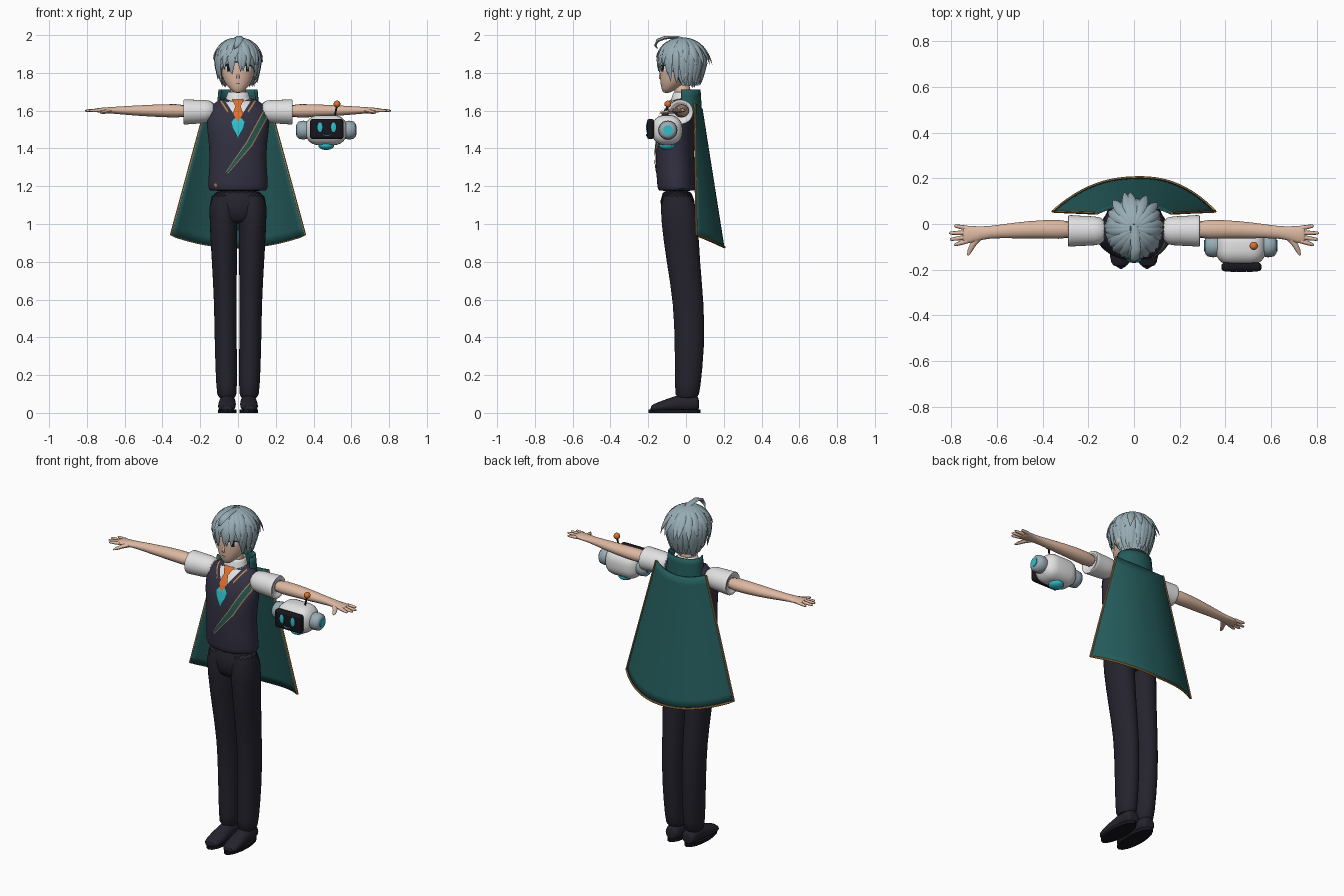
import bpy, bmesh, math, random
from math import sin, cos, pi, radians
from mathutils import Vector, Matrix
from mathutils.bvhtree import BVHTree

random.seed(4)
if "Cube" in bpy.data.objects:
    bpy.data.objects.remove(bpy.data.objects["Cube"])

COLOURS = dict(skin=(.72, .48, .36), hair_grey=(.31, .41, .46), vest_navy=(.033, .031, .055),
               trouser_dark=(.018, .017, .027), cape_green=(.018, .105, .105), white=(.75, .75, .76),
               orange=(.72, .16, .03), cyan=(.03, .52, .60), gold=(.42, .22, .07), black=(.008, .008, .012))
MATS = {}
for key, rgb in COLOURS.items():
    m = bpy.data.materials.new(key)
    m.use_nodes = True
    m.diffuse_color = (*rgb, 1)
    m.node_tree.nodes["Principled BSDF"].inputs["Base Color"].default_value = (*rgb, 1)
    MATS[key] = m
PARTS = []


def finish(name, bm, mat, subdiv=0, mirror=False, solid=0, front=False):
    bmesh.ops.recalc_face_normals(bm, faces=bm.faces)
    if front and sum(f.normal.y for f in bm.faces) > 0:
        bmesh.ops.reverse_faces(bm, faces=bm.faces)
    me = bpy.data.meshes.new(name)
    bm.to_mesh(me)
    bm.free()
    ob = bpy.data.objects.new(name, me)
    bpy.context.collection.objects.link(ob)
    me.materials.append(MATS[mat])
    if mirror:
        ob.modifiers.new("Mirror", 'MIRROR').use_mirror_merge = False
    if subdiv:
        s = ob.modifiers.new("Smooth", 'SUBSURF')
        s.levels = s.render_levels = subdiv
    if solid:
        ob.modifiers.new("Thickness", 'SOLIDIFY').thickness = solid
    PARTS.append(ob)
    return ob


def bridge(bm, loops, caps=True):
    vs = [[bm.verts.new(p) for p in lp] for lp in loops]
    n = len(vs[0])
    for a, b in zip(vs, vs[1:]):
        for i in range(n):
            bm.faces.new((a[i], a[(i + 1) % n], b[(i + 1) % n], b[i]))
    if caps:
        bm.faces.new(vs[0])
        bm.faces.new(vs[-1])


def loft(name, rings, mat, axis='z', n=16, subdiv=1, mirror=False, caps=True, solid=0):
    """Rings are (position along axis, centre a, centre b, radius a, radius b)."""
    order = {'x': (0, 1, 2), 'y': (1, 0, 2), 'z': (1, 2, 0)}[axis]
    loops = []
    for s, a, b, ra, rb in rings:
        pts = [(s, a + ra * cos(2 * pi * i / n), b + rb * sin(2 * pi * i / n)) for i in range(n)]
        loops.append([[p[k] for k in order] for p in pts])
    bm = bmesh.new()
    bridge(bm, loops, caps)
    return finish(name, bm, mat, subdiv, mirror, solid)


def sweep(bm, pts, widths, thick=1, up=(0, 0, 1), n=6):
    """Tapered, flattened tube along a path; up is a vector or a function of position."""
    pts = [Vector(p) for p in pts]
    loops = []
    for i, (p, w) in enumerate(zip(pts, widths)):
        t = (pts[min(i + 1, len(pts) - 1)] - pts[max(i - 1, 0)]).normalized()
        side = t.cross(up(p) if callable(up) else Vector(up)).normalized()
        nrm = side.cross(t)
        loops.append([p + side * w * cos(2 * pi * k / n) + nrm * w * thick * sin(2 * pi * k / n) for k in range(n)])
    bridge(bm, loops)


def grid(name, fn, nu, nv, mat, **kw):
    bm = bmesh.new()
    vs = [[bm.verts.new(fn(i / nu, j / nv)) for i in range(nu + 1)] for j in range(nv + 1)]
    for j in range(nv):
        for i in range(nu):
            bm.faces.new((vs[j][i], vs[j][i + 1], vs[j + 1][i + 1], vs[j + 1][i]))
    return finish(name, bm, mat, **kw)


def surface(ob):
    bpy.context.view_layer.update()
    return BVHTree.FromObject(ob, bpy.context.evaluated_depsgraph_get())


def plate(name, left, right, mat, tree, lift=.004, mirror=False):
    """Thin patch between two (x, z) edges, laid on the front of a surface."""
    def at(line, v):
        k = min(int(v * (len(line) - 1)), len(line) - 2)
        return Vector(line[k]).lerp(Vector(line[k + 1]), v * (len(line) - 1) - k)

    def fn(u, v):
        x, z = at(left, v).lerp(at(right, v), u)
        hit = tree.ray_cast(Vector((x, -1, z)), Vector((0, 1, 0)))[0]
        hit = hit or tree.find_nearest(Vector((x, -.1, z)))[0]
        return hit - Vector((0, lift, 0))
    return grid(name, fn, 6, 6 * (len(left) - 1), mat, mirror=mirror, front=True)


def ball(name, loc, size, mat, mirror=False):
    bm = bmesh.new()
    bmesh.ops.create_uvsphere(bm, u_segments=24, v_segments=14, radius=1,
                              matrix=Matrix.Translation(loc) @ Matrix.Diagonal((*size, 1)))
    return finish(name, bm, mat, mirror=mirror)


def rounded_box(name, loc, size, radius, mat):
    bm = bmesh.new()
    bmesh.ops.create_cube(bm, size=1, matrix=Matrix.Translation(loc) @ Matrix.Diagonal((*size, 1)))
    bmesh.ops.bevel(bm, geom=bm.edges[:], offset=radius, segments=6, profile=.5, affect='EDGES')
    return finish(name, bm, mat)


# Trousers and shoes
loft("trouser_leg", [(.07, .058, .005, .050, .062), (.12, .060, .008, .056, .068), (.35, .065, .02, .060, .081),
                     (.58, .067, .015, .060, .082), (.8, .072, -.015, .068, .090), (1, .077, -.033, .075, .100),
                     (1.19, .078, -.05, .080, .095)], "trouser_dark", mirror=True)
loft("trouser_hips", [(1, 0, -.035, .09, .08), (1.05, 0, -.04, .145, .095), (1.2, 0, -.05, .156, .095)], "trouser_dark")
loft("shoe", [(.07, .055, .045, .034, .035), (.055, .055, .05, .042, .045), (-.01, .056, .055, .045, .05),
              (-.08, .058, .043, .048, .04), (-.15, .06, .03, .048, .026), (-.19, .06, .022, .034, .018)],
     "trouser_dark", axis='y', mirror=True)
loft("shoe_sole", [(0, .057, -.06, .05, .138), (.018, .057, -.06, .05, .138)], "black", subdiv=0, mirror=True)

# Vest and shirt
torso = loft("vest", [(1.175, 0, -.05, .15, .094), (1.18, 0, -.05, .157, .1), (1.23, 0, -.053, .16, .103),
                      (1.37, 0, -.06, .147, .102), (1.5, 0, -.055, .166, .104), (1.58, 0, -.043, .17, .09),
                      (1.64, 0, -.022, .138, .066), (1.67, 0, -.01, .075, .05)], "vest_navy", n=24)
chest = surface(torso)
loft("sleeve", [(.12, -.03, 1.6, .055, .05), (.17, -.03, 1.595, .066, .064), (.23, -.03, 1.594, .067, .065),
                (.28, -.03, 1.593, .071, .068), (.289, -.03, 1.593, .071, .068), (.289, -.03, 1.593, .055, .052),
                (.27, -.03, 1.594, .045, .04)], "white", axis='x', mirror=True)
plate("shirt_front", [(-.075, 1.662), (-.005, 1.555)], [(.075, 1.662), (.005, 1.555)], "white", chest)
plate("vest_gold_edge", [(.088, 1.657), (.05, 1.597)], [(.096, 1.652), (.056, 1.59)], "gold", chest, .007, True)
loft("shirt_collar", [(1.635, 0, -.018, .08, .068), (1.67, 0, -.02, .064, .058), (1.7, 0, -.015, .054, .05)],
     "white", caps=False, solid=.006)
plate("tie", [(-.022, 1.675), (-.03, 1.655), (-.014, 1.625), (-.028, 1.58), (-.004, 1.545)],
      [(.022, 1.675), (.03, 1.655), (.014, 1.625), (.028, 1.58), (.004, 1.545)], "orange", chest, .016)
plate("heart_gem", [(-.02, 1.562), (-.037, 1.54), (-.03, 1.51), (-.014, 1.48), (-.002, 1.455)],
      [(.02, 1.562), (.037, 1.54), (.03, 1.51), (.014, 1.48), (.002, 1.455)], "cyan", chest, .014)


def sash(name, half, mat, lift):
    line = [(.155, 1.6, 1), (.06, 1.425, 1), (-.06, 1.27, .4)]
    edge = [[(x + s * half * w * .84, z - s * half * w * .55) for x, z, w in line] for s in (-1, 1)]
    plate(name, edge[0], edge[1], mat, chest, lift)


sash("sash_gold_edge", .019, "gold", .005)
sash("sash", .013, "cape_green", .008)
plate("hem_badge", [(-.128, 1.212), (-.122, 1.195)], [(-.114, 1.216), (-.11, 1.2)], "gold", chest)

# Arms and hands
loft("arm", [(.25, -.025, 1.598, .046, .04), (.4, -.022, 1.6, .041, .035), (.52, -.028, 1.6, .036, .029),
             (.64, -.036, 1.602, .025, .02), (.69, -.044, 1.602, .035, .016), (.74, -.047, 1.602, .04, .013),
             (.75, -.047, 1.602, .036, .01)], "skin", axis='x', mirror=True)
bm = bmesh.new()
for y0, x1, y1 in ((-.018, .787, -.008), (-.038, .81, -.04), (-.057, .806, -.068), (-.074, .787, -.092)):
    base, tip = Vector((.73, y0, 1.602)), Vector((x1, y1, 1.6))
    sweep(bm, [base.lerp(tip, t) for t in (0, .5, .9, 1)], (.011, .0095, .007, .003), .9, n=8)
sweep(bm, [(.68, -.055, 1.6), (.705, -.09, 1.594), (.719, -.118, 1.59), (.727, -.137, 1.588)],
      (.018, .013, .01, .004), .8, n=8)
finish("fingers", bm, "skin", mirror=True)

# Neck, head and face
loft("neck", [(1.6, 0, -.015, .05, .045), (1.68, 0, -.018, .042, .042), (1.76, 0, -.02, .042, .045)], "skin")
head = loft("head", [(1.692, 0, -.105, .016, .014), (1.715, 0, -.088, .046, .043), (1.76, 0, -.058, .08, .08),
                     (1.82, 0, -.035, .095, .102), (1.88, 0, -.02, .1, .115), (1.935, 0, -.015, .08, .09),
                     (1.965, 0, -.015, .04, .045)], "skin", n=24)
face = surface(head)
plate("eye_white", [(.03, 1.838), (.034, 1.808)], [(.07, 1.84), (.066, 1.812)], "white", face, .003, True)
plate("iris", [(.041, 1.84), (.043, 1.808)], [(.06, 1.841), (.058, 1.808)], "black", face, .005, True)
plate("eyelash", [(.027, 1.842), (.028, 1.836)], [(.075, 1.846), (.073, 1.837)], "black", face, .006, True)
plate("mouth", [(-.012, 1.746), (-.011, 1.743)], [(.012, 1.746), (.011, 1.743)], "black", face, .002)
bm = bmesh.new()
sweep(bm, [(0, -.128, 1.805), (0, -.136, 1.785), (0, -.137, 1.773), (0, -.12, 1.766)],
      (.003, .007, .008, .004), 1, (0, 1, 0), 8)
finish("nose", bm, "skin")
ball("ear", (.1, -.01, 1.8), (.012, .02, .03), "skin", True)

# Hair: scalp cap with swept locks
CENTRE, RX, RY, RZ = Vector((0, -.02, 1.865)), .116, .124, .112


def scalp(az, pol, s=1):
    r = sin(min(pol, radians(95))) * (1 - .3 * max(0, pol - radians(95)))
    z = cos(pol) * (1 if cos(pol) > 0 else 1.35)
    return CENTRE + s * Vector((RX * r * sin(az), -RY * r * cos(az), RZ * z))


bm = bmesh.new()
bridge(bm, [[scalp(2 * pi * i / 32, radians(p) * (1 - .4 * max(0, cos(2 * pi * i / 32)) ** .5), .98)
             for i in range(32)] for p in range(3, 154, 15)])
finish("hair_cap", bm, "hair_grey")


def lock(bm, az, end, width, lift, flick):
    pts, widths = [], []
    twist = random.uniform(-.15, .15)
    for i in range(9):
        t = i / 8
        p = scalp(az + twist * t, radians(8) + (end - radians(8)) * t, lift)
        out = Vector((sin(az), -cos(az), 0))
        pts.append(p + out * flick * t ** 4)
        widths.append(width * (1 - t ** 2.5) * (.45 + t) + .001)
    sweep(bm, pts, widths, .38, lambda p: p - CENTRE)


bm = bmesh.new()
for k in range(26):
    az = 2 * pi * (k + .3) / 26 - pi
    a = abs(math.degrees(az))
    end = random.uniform(102, 120) if a < 52 else (random.uniform(128, 142) if a < 100 else random.uniform(145, 160))
    lock(bm, az, radians(end), .026, 1.02, .012 if a < 100 else .004)
for k in range(18):
    az = 2 * pi * k / 18 - pi
    back = abs(az) > radians(130)
    lock(bm, az, radians(random.uniform(92, 104) if back else random.uniform(72, 100)), .025, 1.06,
         random.uniform(.025, .045) if back else .01)
sweep(bm, [(0, .02, 1.975), (.005, -.05, 1.988), (.008, -.11, 1.987), (.004, -.15, 1.972), (-.008, -.162, 1.945),
           (-.022, -.15, 1.925)], (.012, .02, .022, .02, .013, .001), .45, lambda p: p - CENTRE)
finish("hair_locks", bm, "hair_grey")


# Cape with stand-up collar and gold hem
def cape(u, v):
    u = 2 * u - 1
    top = Vector((.165 * u, .088 - .04 * u * u, 1.61 + .03 * u * u))
    low = Vector((.355 * u, .203 - .148 * abs(u) ** 2.3 + .012 * u * (1 - u * u), .877 + .065 * u * u))
    return top.lerp(low, v)


def collar(u, v):
    a = radians(-25 + 230 * u)
    r = 1 - .1 * v
    return Vector((.115 * r * cos(a), .005 + .08 * r * sin(a), 1.585 + .128 * v))


grid("cape", cape, 32, 16, "cape_green", solid=.008)
grid("cape_collar", collar, 28, 4, "cape_green", solid=.008)
bm = bmesh.new()
rim = [cape(0, j / 8) for j in range(8)] + [cape(i / 32, 1) for i in range(33)] + [cape(1, 1 - j / 8) for j in range(1, 9)]
sweep(bm, rim, [.006] * len(rim), 1, (0, 1, .3))
finish("cape_gold_hem", bm, "gold")

# Floating robot companion
BX, BY, BZ = .467, -.10, 1.497
rounded_box("robot_body", (BX, BY, BZ), (.22, .162, .158), .066, "white")
rounded_box("robot_visor", (BX + .003, -.188, 1.503), (.176, .038, .108), .016, "black")
for side, label in ((-1, "right"), (1, "left")):
    loft("robot_ear_" + label, [(BX + side * d, BY + .004, BZ, r, r) for d, r in
                                ((.1, .046), (.12, .05), (.145, .046), (.157, .032))],
         "hair_grey", axis='x', n=24, subdiv=0)
    loft("robot_ear_light_" + label, [(BX + side * d, BY + .004, BZ, .025, .025) for d in (.15, .161)],
         "cyan", axis='x', n=24, subdiv=0)
    ball("robot_eye_" + label, (BX + .003 + side * .036, -.207, 1.512), (.014, .004, .027), "cyan")
bm = bmesh.new()
sweep(bm, [(BX + .003 + .02 * t, -.208, 1.467 + .007 * t * t) for t in (-1, -.5, 0, .5, 1)], [.003] * 5, 1, (0, 1, 0))
finish("robot_smile", bm, "cyan")
ball("robot_thruster", (BX, BY, 1.416), (.042, .042, .024), "cyan")
bm = bmesh.new()
sweep(bm, [(.51, BY, 1.56), (.524, BY + .004, 1.63)], [.005, .005], 1, (0, 1, 0), 8)
finish("robot_antenna", bm, "black")
ball("robot_antenna_tip", (.524, BY + .004, 1.635), (.018, .018, .018), "orange")

# Smooth shading with crisp edges
bpy.ops.object.select_all(action='DESELECT')
for ob in PARTS:
    ob.select_set(True)
bpy.context.view_layer.objects.active = PARTS[0]
bpy.ops.object.shade_smooth_by_angle(angle=radians(50))
